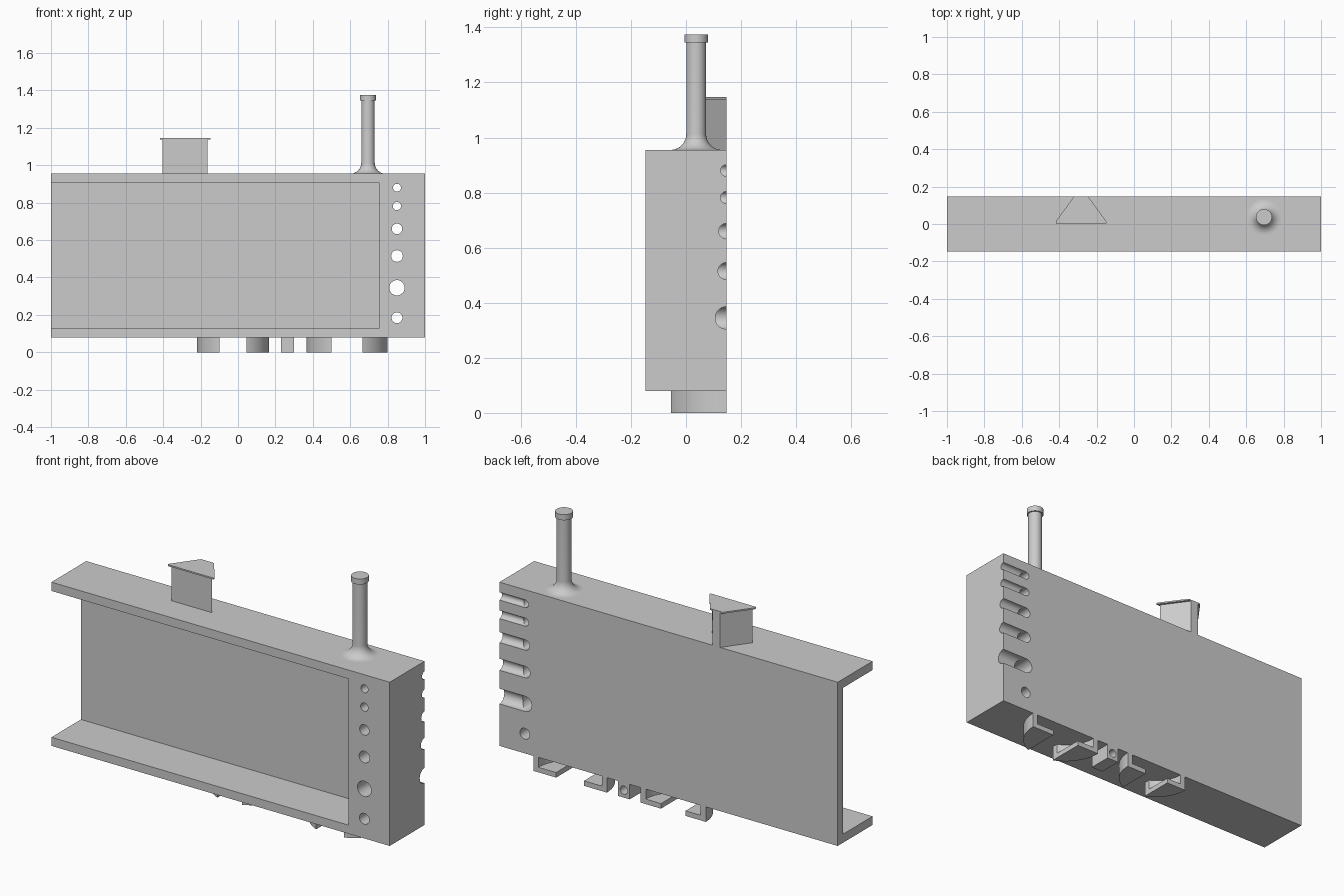
import bpy, bmesh, math
from mathutils import Matrix

if "Cube" in bpy.data.objects:
    bpy.data.objects.remove(bpy.data.objects["Cube"], do_unlink=True)

grey = bpy.data.materials.new("plain grey")
grey.use_nodes = True
COLOUR = (0.6, 0.6, 0.6, 1)
grey.diffuse_color = COLOUR
grey.node_tree.nodes["Principled BSDF"].inputs["Base Color"].default_value = COLOUR

BACK = 0.147       # half depth of the case
FLOOR = 0.08       # underside of the case
ROOF = 0.955       # top of the case


def make(name, bm):
    bmesh.ops.recalc_face_normals(bm, faces=bm.faces)
    mesh = bpy.data.meshes.new(name)
    bm.to_mesh(mesh)
    bm.free()
    ob = bpy.data.objects.new(name, mesh)
    mesh.materials.append(grey)
    bpy.context.collection.objects.link(ob)
    return ob


def box(name, x0, x1, y0, y1, z0, z1):
    bm = bmesh.new()
    bmesh.ops.create_cube(bm, size=1)
    for v in bm.verts:
        v.co = ((x0 + x1) / 2 + v.co.x * (x1 - x0),
                (y0 + y1) / 2 + v.co.y * (y1 - y0),
                (z0 + z1) / 2 + v.co.z * (z1 - z0))
    return make(name, bm)


def rod(name, centre, r, length, axis):
    bm = bmesh.new()
    turn = Matrix.Rotation(math.pi / 2, 4, 'Y' if axis == 'X' else 'X')
    bmesh.ops.create_cone(bm, cap_ends=True, segments=32, radius1=r, radius2=r,
                          depth=length, matrix=Matrix.Translation(centre) @ turn)
    return make(name, bm)


def prism(name, plan, z0, z1):
    bm = bmesh.new()
    face = bm.faces.new([bm.verts.new((x, y, z0)) for x, y in plan])
    out = bmesh.ops.extrude_face_region(bm, geom=[face])
    for v in out["geom"]:
        if isinstance(v, bmesh.types.BMVert):
            v.co.z = z1
    return make(name, bm)


def cut(ob, cutters):
    for c in cutters:
        mod = ob.modifiers.new("cut", 'BOOLEAN')
        mod.operation = 'DIFFERENCE'
        mod.solver = 'EXACT'
        mod.object = c
    bpy.context.view_layer.update()
    graph = bpy.context.evaluated_depsgraph_get()
    mesh = bpy.data.meshes.new_from_object(ob.evaluated_get(graph))
    ob.modifiers.clear()
    ob.data = mesh
    for c in cutters:
        bpy.data.objects.remove(c, do_unlink=True)


def smooth(ob):
    bpy.ops.object.select_all(action='DESELECT')
    ob.select_set(True)
    bpy.context.view_layer.objects.active = ob
    bpy.ops.object.shade_smooth_by_angle(angle=math.radians(35))


# Case, open at the front and the right end
case = box("case", -1, 1, -BACK, BACK, FLOOR, ROOF)
cutters = [box("recess", -1.2, 0.755, -0.4, 0.102, 0.126, 0.908)]

# Column of through holes, all but the lowest with a groove to the back edge
HOLE_X = 0.85
holes = [(0.88, 0.021), (0.782, 0.022), (0.66, 0.028), (0.515, 0.031),
         (0.345, 0.041), (0.185, 0.029)]
for i, (z, r) in enumerate(holes):
    cutters.append(rod("hole", (HOLE_X, 0, z), r, 1, 'Y'))
    if i < len(holes) - 1:
        cutters.append(rod("groove", (HOLE_X + 0.15, BACK, z), r * 0.995, 0.3, 'X'))
cut(case, cutters)
smooth(case)


# Pairs of hooks under the case: a split half disc with a rounded outer wall
def arc(cx, side, r, gap, n=16):
    top = math.acos(gap / r)
    return [(cx + side * r * math.cos(top * i / n),
             BACK - r * math.sin(top * i / n)) for i in range(n + 1)]


def hook(name, cx, side, r, gap, wall=0.03, plate=0.027):
    inner = arc(cx, side, r - wall, gap)
    smooth(prism(name + "_wall", arc(cx, side, r, gap) + inner[::-1], 0, FLOOR))
    prism(name + "_plate", inner + [(cx + side * gap, BACK)], 0, plate)


for label, cx, r, gap in (("large", 0.5825, 0.2175, 0.0825),
                          ("small", -0.0275, 0.1925, 0.0725)):
    for side, word in ((1, "left"), (-1, "right")):
        hook(f"{label}_{word}_hook", cx, side, r, gap)

# Small block with a blind hole between the hooks
block = box("socket_block", 0.23, 0.30, 0.02, BACK, 0, FLOOR)
cut(block, [rod("socket", (0.265, BACK, 0.04), 0.022, 0.16, 'Y')])
smooth(block)

# Tapered post with a thin overhanging lid
MID = -0.283
prism("post", [(MID - 0.12, 0.012), (MID + 0.12, 0.012),
               (MID + 0.022, BACK), (MID - 0.022, BACK)], ROOF, 1.139)
prism("post_lid", [(MID - 0.135, 0.004), (MID + 0.135, 0.004), (MID + 0.135, 0.014),
                   (MID + 0.038, BACK), (MID - 0.038, BACK), (MID - 0.135, 0.014)],
      1.139, 1.147)

# Pipe with a flared foot and a collar, turned around its axis
PIPE_R, FLARE = 0.036, 0.058
profile = [(0, ROOF)]
for i in range(11):
    a = math.pi / 2 * i / 10
    profile.append((PIPE_R + FLARE * (1 - math.sin(a)), ROOF + FLARE * (1 - math.cos(a))))
profile += [(PIPE_R, 1.345), (0.043, 1.345), (0.043, 1.375), (0, 1.375)]
bm = bmesh.new()
verts = [bm.verts.new((0.695 + r, 0.037, z)) for r, z in profile]
edges = [bm.edges.new(pair) for pair in zip(verts, verts[1:])]
bmesh.ops.spin(bm, geom=verts + edges, cent=(0.695, 0.037, 0), axis=(0, 0, 1),
               angle=2 * math.pi, steps=40)
bmesh.ops.remove_doubles(bm, verts=bm.verts, dist=0.0001)
smooth(make("pipe", bm))
